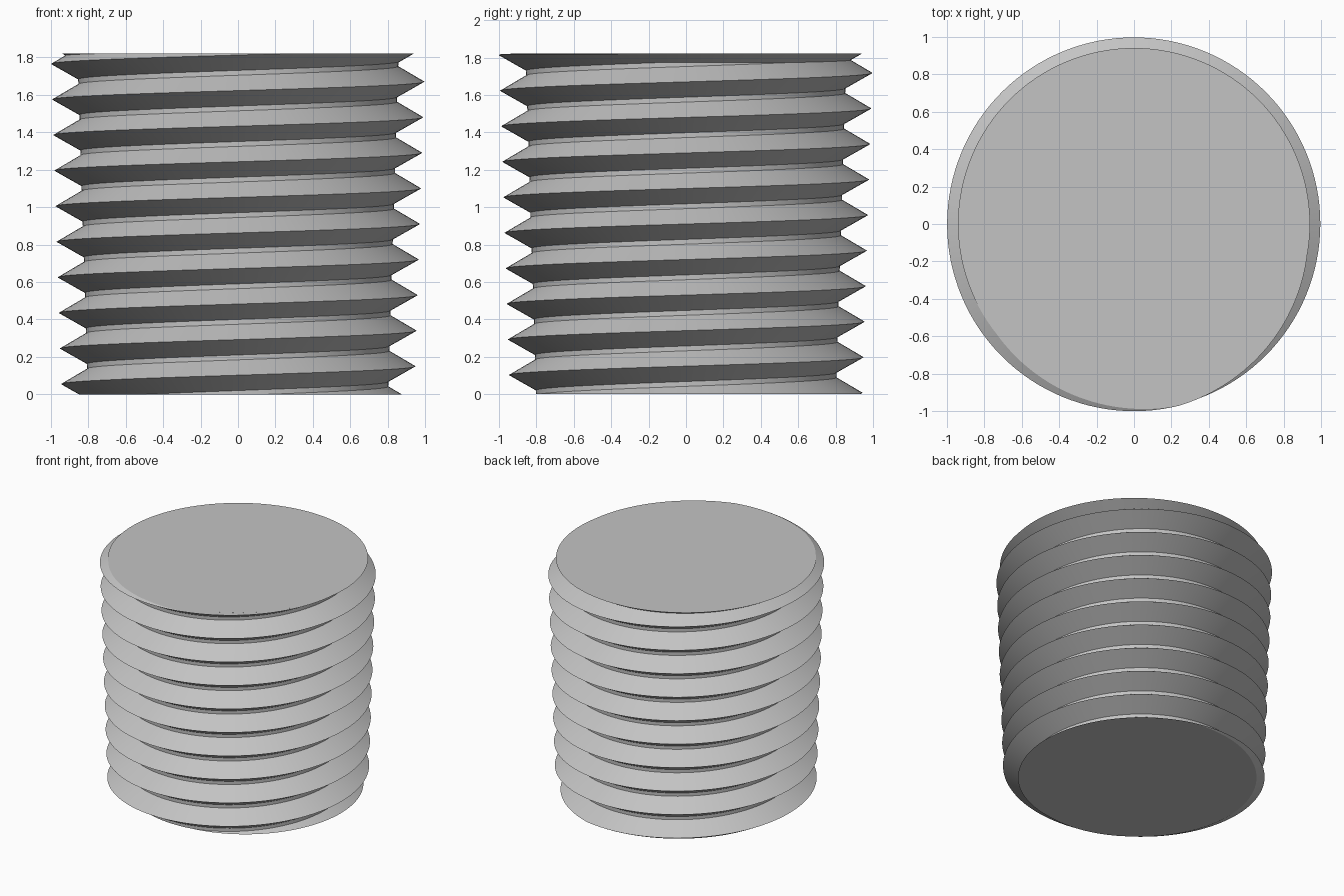
import bpy
import bmesh
import math

cube = bpy.data.objects.get("Cube")
if cube:
    bpy.data.objects.remove(cube, do_unlink=True)

HEIGHT = 1.82
PITCH = 0.19          # rise per turn, right-handed
STEPS = 128           # segments per turn
DEPTH = 0.142         # crest to root
FLANK = DEPTH * math.tan(math.radians(30))
TAPER = 1 / 32


def make_material(name, value):
    mat = bpy.data.materials.new(name)
    mat.use_nodes = True
    colour = (value, value, value, 1)
    mat.diffuse_color = colour
    mat.node_tree.nodes["Principled BSDF"].inputs["Base Color"].default_value = colour
    return mat


def make_object(name, bm, mat):
    mesh = bpy.data.meshes.new(name)
    bm.to_mesh(mesh)
    bm.free()
    mesh.materials.append(mat)
    obj = bpy.data.objects.new(name, mesh)
    bpy.context.collection.objects.link(obj)
    bpy.ops.object.select_all(action="DESELECT")
    obj.select_set(True)
    bpy.context.view_layer.objects.active = obj
    bpy.ops.object.shade_smooth_by_angle(angle=math.radians(25))
    return obj


def threaded_shaft(mat):
    bm = bmesh.new()
    # Thread section: sharp crest, then the narrow root flat above it
    section = [(0, 0), (FLANK, DEPTH), (PITCH - FLANK, DEPTH)]
    rows = []
    for j in range(-2 * STEPS, 12 * STEPS):
        angle = math.tau * j / STEPS
        row = []
        for rise, cut in section:
            z = 0.15 + PITCH * (j / STEPS - 0.0) + rise
            r = 0.943 + TAPER * z - cut
            row.append(bm.verts.new((r * math.cos(angle), r * math.sin(angle), z)))
        rows.append(row)
    # Sweep the section, joining each turn to the next one above
    for j in range(len(rows) - STEPS - 1):
        a = rows[j] + [rows[j + STEPS][0]]
        b = rows[j + 1] + [rows[j + 1 + STEPS][0]]
        for k in range(3):
            bm.faces.new((a[k], b[k], b[k + 1], a[k + 1]))
    # Trim both ends flat and close them
    for z, direction in ((0, -1), (HEIGHT, 1)):
        cut = bmesh.ops.bisect_plane(
            bm, geom=bm.verts[:] + bm.edges[:] + bm.faces[:], dist=1e-6,
            plane_co=(0, 0, z), plane_no=(0, 0, direction), clear_outer=True)
        rim = [e for e in cut["geom_cut"]
               if isinstance(e, bmesh.types.BMEdge) and e.is_boundary]
        bmesh.ops.edgeloop_fill(bm, edges=rim)
    bmesh.ops.recalc_face_normals(bm, faces=bm.faces[:])
    return make_object("threaded_shaft", bm, mat)


def end_cap(mat):
    # Flat disc with a sloping underside that finishes the last turn
    bm = bmesh.new()
    bmesh.ops.create_cone(bm, cap_ends=True, segments=STEPS,
                          radius1=0.94 - DEPTH, radius2=0.94, depth=FLANK)
    bmesh.ops.translate(bm, verts=bm.verts[:], vec=(0, 0, HEIGHT + 0.0005 - FLANK / 2))
    return make_object("end_cap", bm, mat)


grey = make_material("plain grey", 0.55)
threaded_shaft(grey)
end_cap(grey)
